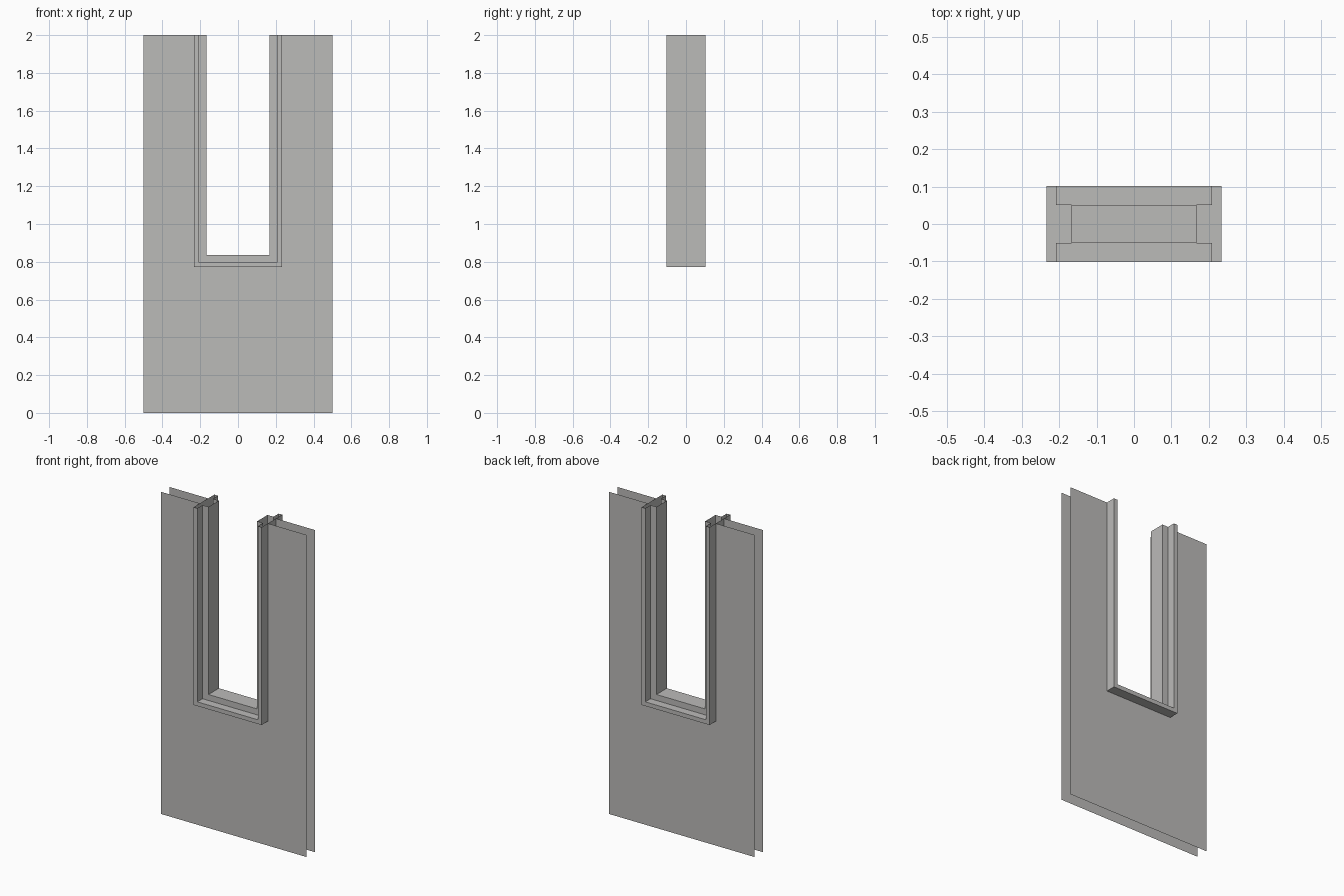
import bpy, bmesh

if "Cube" in bpy.data.objects:
    bpy.data.objects.remove(bpy.data.objects["Cube"])

TOP = 2.0
WALL_Y = 0.04
# Nested U shapes of the opening: (half width, bottom height)
OUTER = (0.2333, 0.772)
MIDDLE = (0.208, 0.798)
INNER = (0.167, 0.835)

grey = bpy.data.materials.new("plain grey")
grey.diffuse_color = (0.5, 0.495, 0.485, 1)
grey.use_nodes = True
grey.node_tree.nodes["Principled BSDF"].inputs["Base Color"].default_value = grey.diffuse_color


def u_path(level, y):
    """Four points running down one side, across and up the other."""
    w, z = level
    return [(-w, y, TOP), (-w, y, z), (w, y, z), (w, y, TOP)]


def finish(name, bm):
    mesh = bpy.data.meshes.new(name)
    bm.to_mesh(mesh)
    bm.free()
    mesh.materials.append(grey)
    obj = bpy.data.objects.new(name, mesh)
    bpy.context.collection.objects.link(obj)


# Two thin wall sheets with a notch, one facing front and one facing back
for name, y in (("front_wall_sheet", -WALL_Y), ("back_wall_sheet", WALL_Y)):
    bm = bmesh.new()
    outline = [(-0.5, y, TOP), (-0.5, y, 0), (0.5, y, 0), (0.5, y, TOP)]
    outline += reversed(u_path(OUTER, y))
    face = bm.faces.new([bm.verts.new(p) for p in outline])
    bm.normal_update()
    if face.normal.y * y < 0:
        face.normal_flip()
    finish(name, bm)

# Stepped hollow window frame: closed profile swept round the U, open on top
profile = [(OUTER, -0.102), (MIDDLE, -0.102), (MIDDLE, -0.051), (INNER, -0.051),
           (INNER, 0.051), (MIDDLE, 0.051), (MIDDLE, 0.102), (OUTER, 0.102)]
bm = bmesh.new()
rails = [[bm.verts.new(p) for p in u_path(level, y)] for level, y in profile]
for i, a in enumerate(rails):
    b = rails[(i + 1) % len(rails)]
    for j in range(3):
        bm.faces.new((a[j], a[j + 1], b[j + 1], b[j]))
bm.normal_update()
# Make every face point out of the hollow
front = next(f for f in bm.faces if abs(f.normal.y) > 0.9 and f.calc_center_median().y < -0.1)
if front.normal.y > 0:
    bmesh.ops.reverse_faces(bm, faces=bm.faces[:])
finish("window_frame", bm)
